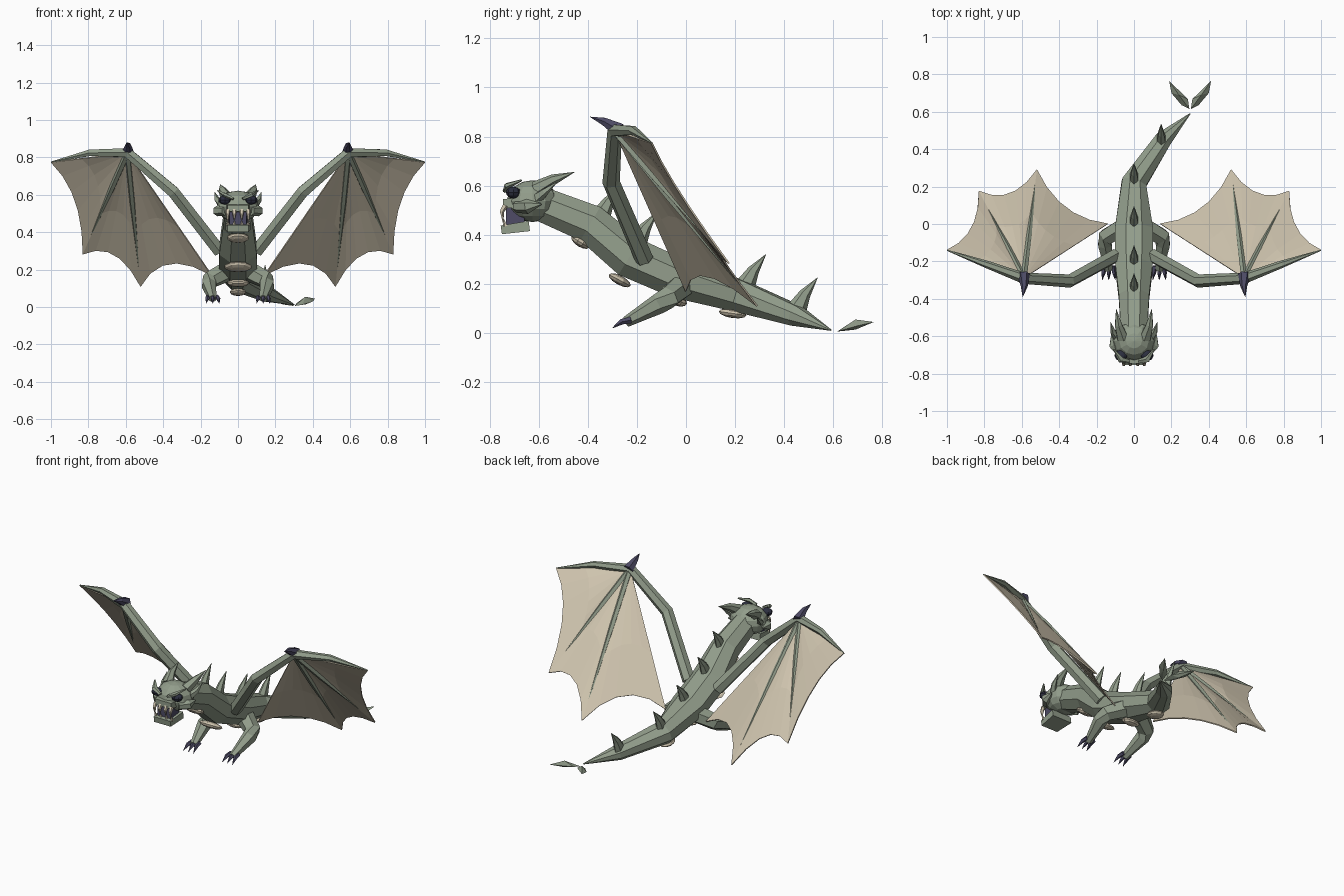
import bpy, bmesh, math
from mathutils import Vector, Matrix

cube = bpy.data.objects.get("Cube")
if cube:
    bpy.data.objects.remove(cube, do_unlink=True)


def material(name, color):
    mat = bpy.data.materials.new(name)
    mat.use_nodes = True
    mat.diffuse_color = (*color, 1)
    mat.node_tree.nodes["Principled BSDF"].inputs["Base Color"].default_value = (*color, 1)
    return mat


GREEN = material("sage green skin", (0.29, 0.34, 0.26))
CREAM = material("cream belly and membrane", (0.63, 0.56, 0.43))
CLAW = material("indigo claw", (0.075, 0.07, 0.13))
EYE = material("dark navy eye", (0.025, 0.028, 0.05))
X, Y, Z = Vector((1, 0, 0)), Vector((0, 1, 0)), Vector((0, 0, 1))


def finish(name, bm, mat):
    bmesh.ops.recalc_face_normals(bm, faces=bm.faces)
    mesh = bpy.data.meshes.new(name)
    bm.to_mesh(mesh)
    bm.free()
    mesh.materials.append(mat)
    obj = bpy.data.objects.new(name, mesh)
    bpy.context.collection.objects.link(obj)
    return obj


def tube(name, points, radii, mat, sides=6, up=Z):
    """Faceted tube through points; a radius is a number or (across, upward)."""
    bm = bmesh.new()
    pts = [Vector(p) for p in points]
    rings = []
    for i, p in enumerate(pts):
        t = (pts[min(i + 1, len(pts) - 1)] - pts[max(i - 1, 0)]).normalized()
        u = t.cross(up).normalized()
        v = u.cross(t)
        r = radii[i] if isinstance(radii[i], tuple) else (radii[i], radii[i])
        angles = [(k + 0.5) * math.tau / sides for k in range(sides)]
        rings.append([bm.verts.new(p + u * r[0] * math.cos(a) + v * r[1] * math.sin(a))
                      for a in angles])
    for a, b in zip(rings, rings[1:]):
        for k in range(sides):
            n = (k + 1) % sides
            bm.faces.new((a[k], a[n], b[n], b[k]))
    bm.faces.new(rings[0])
    bm.faces.new(rings[-1])
    return finish(name, bm, mat)


def blob(name, center, size, mat, tilt=0, segments=10, rings=6):
    bm = bmesh.new()
    m = (Matrix.Translation(center) @ Matrix.Rotation(math.radians(tilt), 4, 'X')
         @ Matrix.Diagonal((*size, 1)))
    bmesh.ops.create_uvsphere(bm, u_segments=segments, v_segments=rings, radius=1, matrix=m)
    return finish(name, bm, mat)


def wedge(name, center, size, mat, taper=1, tilt=0):
    """Box whose front is narrowed by taper."""
    bm = bmesh.new()
    bmesh.ops.create_cube(bm, size=1)
    for v in bm.verts:
        if v.co.y < 0:
            v.co.x *= taper
            v.co.z *= taper
    bm.transform(Matrix.Translation(center) @ Matrix.Rotation(math.radians(tilt), 4, 'X')
                 @ Matrix.Diagonal((*size, 1)))
    return finish(name, bm, mat)


# Body, neck and tail in one tapering tube
tube("body",
     [(0, -.6, .53), (0, -.39, .445), (0, -.23, .31), (0, -.03, .222),
      (0, .22, .15), (.155, .45, .07), (.3, .59, .012)],
     [(.075, .075), (.088, .086), (.108, .092), (.11, .088), (.072, .07), (.05, .045), .003],
     GREEN, sides=8)

# Back spikes
for i, (x, y, z) in enumerate([(0, -.35, .47), (0, -.2, .365), (0, .01, .27),
                               (0, .24, .19), (.145, .45, .095)]):
    tube(f"back_spike_{i + 1}",
         [(x, y, z), (x, y + .035, z + .065), (x, y + .085, z + .13)],
         [(.028, .042), (.018, .024), .001], GREEN, sides=6, up=Y)

# Belly plates
for i, (y, z, width, length, tilt) in enumerate([
        (-.43, .37, .06, .042, -32), (-.27, .215, .075, .05, -28),
        (-.03, .128, .06, .035, -14), (.19, .08, .045, .057, -8)]):
    blob(f"belly_plate_{i + 1}", (0, y, z), (width, length, .019), CREAM, tilt)

# Head with open mouth
blob("head", (0, -.625, .537), (.112, .105, .085), GREEN, segments=12, rings=8)
wedge("snout", (0, -.7, .528), (.14, .09, .045), GREEN, taper=.8)
wedge("mouth_inside", (0, -.695, .478), (.1, .075, .085), CLAW, taper=.9)
wedge("lower_jaw", (0, -.695, .428), (.135, .115, .042), GREEN, taper=.85, tilt=8)

# Tail fin: two leaf blades with a raised ridge
for s, label in ((1, "left"), (-1, "right")):
    bm = bmesh.new()
    outline = [(.004, .615, .006), (.012, .668, .02), (.112, .765, .045),
               (.1, .7, .03), (.045, .635, .012)]
    rim = [bm.verts.new((.3 + s * x, y, z)) for x, y, z in outline]
    peaks = [bm.verts.new((.3 + s * .06, .69, z)) for z in (.055, .014)]
    for peak in peaks:
        for a, b in zip(rim, rim[1:] + rim[:1]):
            bm.faces.new((a, b, peak))
    finish(f"{label}_tail_blade", bm, GREEN)


def wing_membrane(name, wrist, corners):
    """Fan from the wrist to a scalloped trailing edge."""
    bm = bmesh.new()
    edge = []
    for a, b in zip(corners, corners[1:]):
        control = ((a + b) / 2).lerp(wrist, .27)
        for k in range(5):
            t = k / 5
            edge.append((a.lerp(control, t).lerp(control.lerp(b, t), t),
                         math.sin(math.pi * t)))
    edge.append((corners[-1], 0))
    normal = (corners[0] - wrist).cross(corners[2] - wrist).normalized()
    if normal.z < 0:
        normal = -normal
    root = bm.verts.new(wrist)
    outer = [bm.verts.new(p) for p, _ in edge]
    inner = [bm.verts.new(wrist.lerp(p, .6) + normal * .014 * bulge) for p, bulge in edge]
    for k in range(len(edge) - 1):
        bm.faces.new((root, inner[k], inner[k + 1]))
        bm.faces.new((inner[k], outer[k], outer[k + 1], inner[k + 1]))
    obj = finish(name, bm, CREAM)
    mod = obj.modifiers.new("thickness", 'SOLIDIFY')
    mod.thickness = .007
    mod.offset = 0


# Everything that comes in pairs
for s, label in ((1, "left"), (-1, "right")):
    def side(*points):
        return [Vector((s * x, y, z)) for x, y, z in points]

    # Face details
    tube(f"{label}_horn", side((.06, -.61, .585), (.083, -.54, .625), (.095, -.455, .655)),
         [.034, .022, .001], GREEN)
    tube(f"{label}_ear_spike", side((.085, -.61, .545), (.112, -.575, .575), (.125, -.525, .615)),
         [.025, .016, .001], GREEN, sides=5)
    tube(f"{label}_cheek", side((.07, -.69, .515), (.108, -.645, .515), (.118, -.59, .525)),
         [.025, .03, .004], GREEN)
    blob(f"{label}_eye", (s * .07, -.703, .572), (.035, .03, .024), EYE, segments=8)
    tube(f"{label}_brow", side((.025, -.735, .578), (.07, -.725, .6), (.108, -.67, .622)),
         [(.012, .008), (.018, .012), .004], GREEN, sides=5)
    for i, x in enumerate((.02, .055)):
        tube(f"{label}_upper_tooth_{i + 1}",
             side((x, -.735, .52), (x, -.75, .495), (x, -.745, .462 + i * -.012)),
             [.013, .01, .001], CREAM, sides=5, up=X)
        tube(f"{label}_lower_tooth_{i + 1}", side((x, -.735, .435), (x, -.742, .465)),
             [.01, .001], CREAM, sides=5, up=X)

    # Leg with three claws
    tube(f"{label}_leg",
         side((.06, -.02, .19), (.15, -.07, .145), (.155, -.11, .12), (.135, -.245, .045)),
         [.055, .048, .042, .022], GREEN)
    for i in range(3):
        x = .112 + i * .023
        tube(f"{label}_claw_{i + 1}",
             side((x, -.225, .053), (x + (i - 1) * .006, -.262, .046), (x + (i - 1) * .012, -.3, .02)),
             [.014, .012, .001], CLAW, sides=5)

    # Wing arm, thumb claw and finger bones
    wrist, tip, outer, inner, rear = side(
        (.59, -.29, .825), (1, -.14, .775), (.83, .175, .283), (.52, .29, .11), (.14, 0, .17))
    shoulder, elbow, knuckle = side((.1, -.17, .3), (.345, -.305, .615), (.79, -.215, .825))
    tube(f"{label}_wing_arm", [shoulder, elbow, wrist, knuckle, tip],
         [.038, .036, .03, .02, .003], GREEN, up=Y)
    tube(f"{label}_thumb_claw", side((.59, -.27, .825), (.587, -.335, .862), (.595, -.39, .88)),
         [.034, .018, .001], CLAW, up=X)
    for bone, end, reach in (("outer", outer, .86), ("inner", inner, .93)):
        tube(f"{label}_{bone}_finger",
             [wrist, wrist.lerp(end, .4 * reach), wrist.lerp(end, reach)],
             [.018, .017, .002], GREEN, sides=5, up=X)
    wing_membrane(f"{label}_wing_membrane", wrist, [tip, outer, inner, rear])
